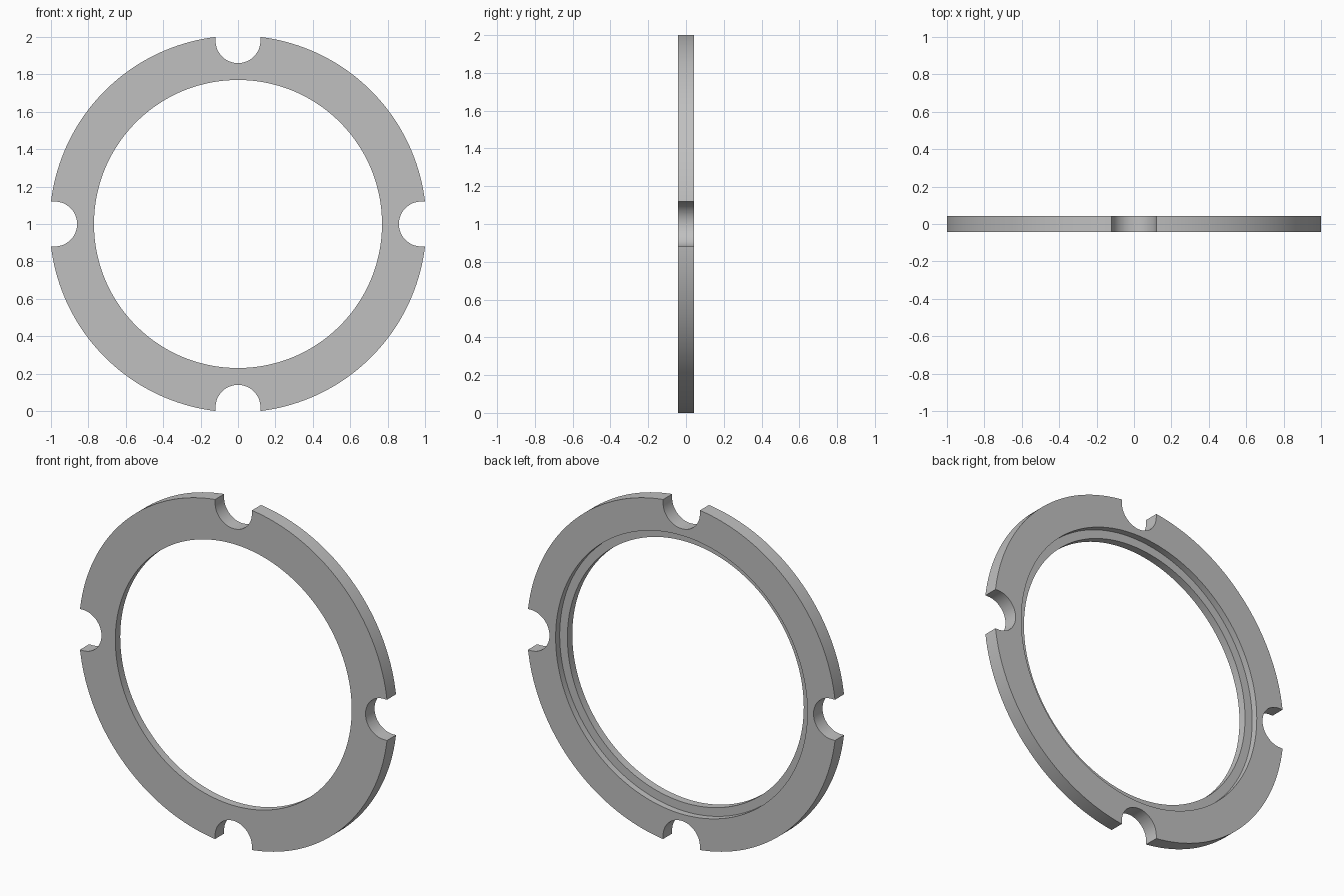
import bpy
import bmesh
from math import pi, cos, sin, radians
from mathutils import Matrix, Vector

OUTER, HOLE, BORE = 1.007, 0.77, 0.82     # radii
HALF = 0.042                              # half thickness
STEP = 0.004                              # y of the counterbore floor
NOTCH, NOTCH_CENTRE = 0.12, 0.98
CENTRE = Vector((0, 0, 1))

if "Cube" in bpy.data.objects:
    bpy.data.objects.remove(bpy.data.objects["Cube"])

grey = bpy.data.materials.new("plain grey")
grey.use_nodes = True
colour = (0.53, 0.53, 0.53, 1)
grey.diffuse_color = colour
grey.node_tree.nodes["Principled BSDF"].inputs["Base Color"].default_value = colour


def make_object(name, bm):
    bmesh.ops.recalc_face_normals(bm, faces=bm.faces)
    mesh = bpy.data.meshes.new(name)
    bm.to_mesh(mesh)
    bm.free()
    mesh.materials.append(grey)
    obj = bpy.data.objects.new(name, mesh)
    bpy.context.collection.objects.link(obj)
    return obj


# Ring: stepped cross-section turned about the y axis
profile = [(HOLE, -HALF), (OUTER, -HALF), (OUTER, HALF),
           (BORE, HALF), (BORE, STEP), (HOLE, STEP)]
bm = bmesh.new()
verts = [bm.verts.new((r, y, 1)) for r, y in profile]
edges = [bm.edges.new((verts[i - 1], verts[i])) for i in range(len(verts))]
bmesh.ops.spin(bm, geom=verts + edges, cent=CENTRE, axis=(0, 1, 0),
               angle=2 * pi, steps=192, use_merge=True)
bmesh.ops.remove_doubles(bm, verts=bm.verts, dist=0.0001)
ring = make_object("notched_ring", bm)

# Four U-shaped notch cutters around the rim
bm = bmesh.new()
arc = [(NOTCH * cos(pi + pi * i / 32), NOTCH_CENTRE + NOTCH * sin(pi + pi * i / 32))
       for i in range(33)]
outline = arc + [(NOTCH, 1.2), (-NOTCH, 1.2)]
for quarter in range(4):
    turn = Matrix.Translation(CENTRE) @ Matrix.Rotation(quarter * pi / 2, 4, 'Y')
    face = bm.faces.new([bm.verts.new(turn @ Vector((x, -0.1, z))) for x, z in outline])
    grown = bmesh.ops.extrude_face_region(bm, geom=[face], use_keep_orig=True)
    moved = [v for v in grown["geom"] if isinstance(v, bmesh.types.BMVert)]
    bmesh.ops.translate(bm, verts=moved, vec=(0, 0.2, 0))
cutter = make_object("notch_cutter", bm)
cutter.hide_render = True

# Cut the notches and shade
cut = ring.modifiers.new("notches", 'BOOLEAN')
cut.operation = 'DIFFERENCE'
cut.solver = 'EXACT'
cut.object = cutter
bpy.ops.object.select_all(action='DESELECT')
ring.select_set(True)
bpy.context.view_layer.objects.active = ring
bpy.ops.object.modifier_apply(modifier=cut.name)
bpy.data.objects.remove(cutter)
bpy.ops.object.shade_smooth_by_angle(angle=radians(30))
